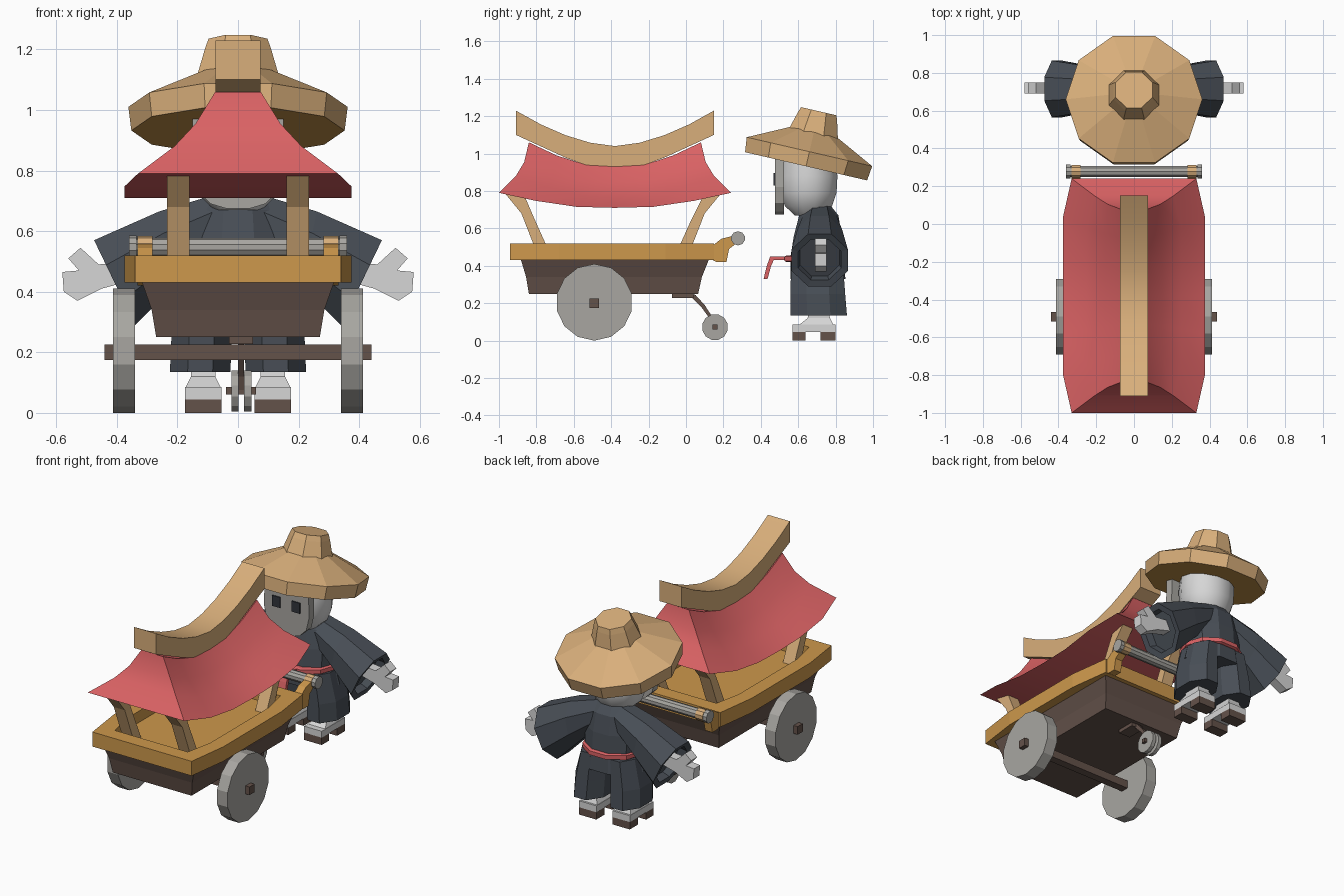
import bpy, bmesh, math
from mathutils import Matrix, Vector

if "Cube" in bpy.data.objects:
    bpy.data.objects.remove(bpy.data.objects["Cube"])


def material(name, r, g, b):
    m = bpy.data.materials.new(name)
    lin = [((c / 255 + 0.055) / 1.055) ** 2.4 for c in (r, g, b)]
    m.diffuse_color = (*lin, 1)
    m.use_nodes = True
    m.node_tree.nodes["Principled BSDF"].inputs["Base Color"].default_value = m.diffuse_color
    return m


TAN = material("straw tan", 217, 175, 123)
GOLD = material("golden wood", 205, 152, 76)
RED = material("roof red", 218, 98, 100)
BROWN = material("dark brown wood", 100, 82, 74)
GREY = material("stone grey", 168, 166, 161)
SLATE = material("slate cloth", 72, 78, 86)
LIGHT = material("pale grey", 214, 214, 214)
DARK = material("eye dark", 50, 53, 60)


def mesh(name, verts, faces, mat, smooth=None):
    me = bpy.data.meshes.new(name)
    me.from_pydata([tuple(v) for v in verts], [], faces)
    bm = bmesh.new()
    bm.from_mesh(me)
    bmesh.ops.recalc_face_normals(bm, faces=bm.faces)
    bm.to_mesh(me)
    bm.free()
    me.materials.append(mat)
    ob = bpy.data.objects.new(name, me)
    bpy.context.collection.objects.link(ob)
    if smooth:
        bpy.ops.object.select_all(action='DESELECT')
        ob.select_set(True)
        bpy.context.view_layer.objects.active = ob
        bpy.ops.object.shade_smooth_by_angle(angle=math.radians(smooth))
    return ob


def loft(name, rings, mat, smooth=None, strip_caps=False):
    """Skin closed rings of equal length and cap both ends."""
    n = len(rings[0])
    verts = [v for r in rings for v in r]
    faces = [(i * n + k, i * n + (k + 1) % n, (i + 1) * n + (k + 1) % n, (i + 1) * n + k)
             for i in range(len(rings) - 1) for k in range(n)]
    for base in (0, (len(rings) - 1) * n):
        if strip_caps:
            faces += [(base + k, base + k + 1, base + n - 2 - k, base + n - 1 - k) for k in range(n // 2 - 1)]
        else:
            faces.append(tuple(base + k for k in range(n)))
    return mesh(name, verts, faces, mat, smooth)


def oval(cx, cy, z, rx, ry, n=10, turn=0.0):
    return [(cx + rx * math.cos(turn + k * math.tau / n), cy + ry * math.sin(turn + k * math.tau / n), z)
            for k in range(n)]


def rect(x0, x1, y0, y1, z):
    return [(x0, y0, z), (x1, y0, z), (x1, y1, z), (x0, y1, z)]


def box(name, x0, x1, y0, y1, z0, z1, mat):
    return loft(name, [rect(x0, x1, y0, y1, z0), rect(x0, x1, y0, y1, z1)], mat)


def prism_x(name, pts, x0, x1, mat):
    """Extrude a (y, z) outline along x."""
    return loft(name, [[(x, y, z) for y, z in pts] for x in (x0, x1)], mat)


def prism_y(name, pts, y0, y1, mat):
    """Extrude an (x, z) outline along y."""
    return loft(name, [[(x, y, z) for x, z in pts] for y in (y0, y1)], mat)


def rod(name, x0, x1, y, z, r, n, mat):
    return prism_x(name, [(p[0], p[1]) for p in oval(y, z, 0, r, r, n, math.pi / n)], x0, x1, mat)


# --- cart bin and rim tray
loft("cart_bin", [rect(-.27, .27, -.84, .065, .25), rect(-.285, .285, -.855, .085, .34),
                  rect(-.32, .32, -.885, .125, .44)], BROWN)


def tray(inset, z):
    a, b, y0, y1 = .34 - inset, .375 - inset, -.94 + inset, .15 - inset
    half = [(a, y0), (b, -.68), (b, -.11), (a, y1)]
    return [(x, y, z) for x, y in half] + [(-x, y, z) for x, y in reversed(half)]


loft("cart_rim", [tray(0, .43), tray(0, .52), tray(.09, .52), tray(.09, .45)], GOLD)

# --- roof posts, leaning outward
for s in (-1, 1):
    x0, x1 = sorted((s * .16, s * .235))
    prism_x("front_post", [(-.79, .45), (-.72, .45), (-.81, .65), (-.87, .79), (-.97, .79), (-.88, .68)], x0, x1, TAN)
    prism_x("rear_post", [(-.06, .45), (.01, .45), (.10, .68), (.19, .79), (.10, .79), (.03, .65)], x0, x1, TAN)

# --- curved hip roof: levels of (half length, end x, end z, middle x, middle z)
levels = [(.62, .33, .79, .375, .71), (.53, .21, .88, .25, .765), (.485, .14, .955, .15, .845), (.46, .075, 1.06, .075, .93)]
rings = []
for s in (-1, -.68, -.33, 0, .33, .68, 1):
    bx = max(0, (abs(s) - .68) / .32)
    bz = (max(0, abs(s) - .2) / .8) ** 1.5
    half = [(mx + (ex - mx) * bx, -.38 + s * ly, mz + (ez - mz) * bz) for ly, ex, ez, mx, mz in levels]
    rings.append(half + [(-x, y, z) for x, y, z in reversed(half)])
loft("roof", rings, RED, 30, True)

# --- sweeping ridge beam
ridge = []
for i in range(9):
    s = -1 + i / 4
    y = -.38 + .53 * s
    top, low = 1.04 + .19 * abs(s) ** 1.7, .93 + .17 * (max(0, abs(s) - .3) / .7)
    ridge.append([(-.075, y, low), (.075, y, low), (.075, y, top), (-.075, y, top)])
loft("ridge_beam", ridge, TAN, 30)

# --- main wheels and axle
for s in (-1, 1):
    x0, x1 = sorted((s * .34, s * .412))
    rod("main_wheel", x0, x1, -.49, .205, .205, 14, GREY)
box("main_axle", -.44, .44, -.515, -.465, .175, .225, BROWN)

# --- small rear caster
for x in (-.022, .02):
    rod("caster_wheel", x, x + .024, .155, .072, .07, 12, GREY)
box("caster_axle", -.04, .06, .143, .168, .06, .085, BROWN)
box("caster_plate", -.03, .05, -.075, .04, .228, .252, BROWN)
prism_x("caster_arm", [(.02, .25), (.05, .245), (.10, .19), (.145, .12), (.16, .075), (.14, .075), (.125, .12), (.085, .175), (.03, .23)],
        0, .02, BROWN)

# --- push handle
rod("handle_bar", -.35, .35, .278, .547, .031, 10, GREY)
for s in (-1, 1):
    x0, x1 = sorted((s * .335, s * .36))
    rod("handle_end", x0, x1, .278, .547, .038, 10, GREY)
    x0, x1 = sorted((s * .282, s * .332))
    rod("handle_band", x0, x1, .278, .547, .037, 10, TAN)
    prism_x("handle_bracket", [(.145, .43), (.165, .42), (.216, .42), (.23, .49), (.27, .52), (.25, .56), (.19, .545), (.145, .51)],
            x0, x1, GOLD)

# --- straw hat, tilted back
tilt = Matrix.Translation((0, .66, 1.01)) @ Matrix.Rotation(math.radians(-13), 4, 'X')
brim = [oval(0, 0, z, r, r) for z, r in ((-.08, .352), (0, .362), (.107, .135))]
hat = loft("hat_brim", brim, TAN)
hat.data.materials.append(GOLD)
for p in hat.data.polygons:
    if p.normal.z < -.9:
        p.material_index = 1
hat.data.transform(tilt)
crown = loft("hat_crown", [oval(0, 0, z, r, r, 8, math.pi / 8) for z, r in ((.08, .15), (.19, .117), (.222, .105))], TAN)
crown.data.transform(tilt)

# --- head, mask and eyes
loft("head", [oval(0, .655, z, r, r * .97, 12, math.pi / 12)
              for z, r in ((.67, .08), (.72, .135), (.79, .16), (.88, .165), (.99, .15))], LIGHT, 40)
prism_y("mask", [(.15, .97), (.155, .82), (.135, .735), (.09, .69), (.04, .675),
                 (-.04, .675), (-.09, .69), (-.135, .735), (-.155, .82), (-.15, .97)], .475, .525, GREY)
for s in (-1, 1):
    x0, x1 = sorted((s * .04, s * .095))
    box("eye", x0, x1, .468, .476, .83, .895, DARK)

# --- robe torso and sash
loft("robe_torso", [oval(0, y, z, rx, ry) for y, z, rx, ry in
                    ((.705, .33, .205, .155), (.7, .44, .175, .15), (.705, .56, .175, .135),
                     (.71, .67, .155, .11), (.715, .735, .09, .05))], SLATE)
loft("sash", [oval(0, .695, z, r, r * .94) for z, r in ((.42, .175), (.425, .187), (.45, .187), (.455, .175))], RED)
prism_x("sash_tail", [(.54, .45), (.45, .45), (.432, .40), (.415, .33), (.436, .33), (.455, .40), (.47, .432), (.54, .432)],
        -.03, .03, RED)

for s in (-1, 1):
    # wide trouser leg
    loft("trouser_leg", [oval(s * x, y, z, rx, ry, 8, math.pi / 8) for x, y, z, rx, ry in
                         ((.125, .71, .135, .108, .163), (.12, .705, .25, .108, .158), (.1, .7, .42, .085, .15))], SLATE)
    # wide sleeve with a recessed opening: (top x, z), (bottom x, z), depth
    sleeve = []
    for tx, tz, bx, bz, ry in ((.06, .725, .10, .53, .09), (.26, .665, .21, .42, .12), (.475, .57, .34, .29, .15),
                               (.455, .54, .352, .325, .115), (.41, .55, .31, .345, .105)):
        c, u = Vector(((tx + bx) / 2, .715, (tz + bz) / 2)), Vector(((tx - bx) / 2, 0, (tz - bz) / 2))
        ring = []
        for k in range(8):
            a = (k + .5) * math.pi / 4
            v = c + (u * math.cos(a) + Vector((0, ry * math.sin(a), 0))) / math.cos(math.pi / 8)
            ring.append((s * v.x, v.y, v.z))
        sleeve.append(ring)
    loft("sleeve", sleeve, SLATE)
    # hand with thumb
    prism_y("hand", [(s * x, z) for x, z in ((.56, .51), (.52, .545), (.46, .49), (.36, .50), (.34, .44), (.45, .41),
                                             (.53, .37), (.575, .40), (.58, .465), (.525, .47))], .69, .75, LIGHT)
    # sock, pale shoe plate and brown clog teeth
    x0, x1 = sorted((s * .055, s * .175))
    loft("sock", [rect(x0, x1, .60, .79, .08), rect(x0 + .02, x1 - .02, .65, .77, .12),
                  rect(x0 + .02, x1 - .02, .66, .76, .17)], LIGHT)
    box("shoe_plate", x0, x1, .57, .80, .045, .085, LIGHT)
    box("clog_front_tooth", x0, x1, .57, .64, 0, .047, BROWN)
    box("clog_rear_tooth", x0, x1, .72, .80, 0, .047, BROWN)
